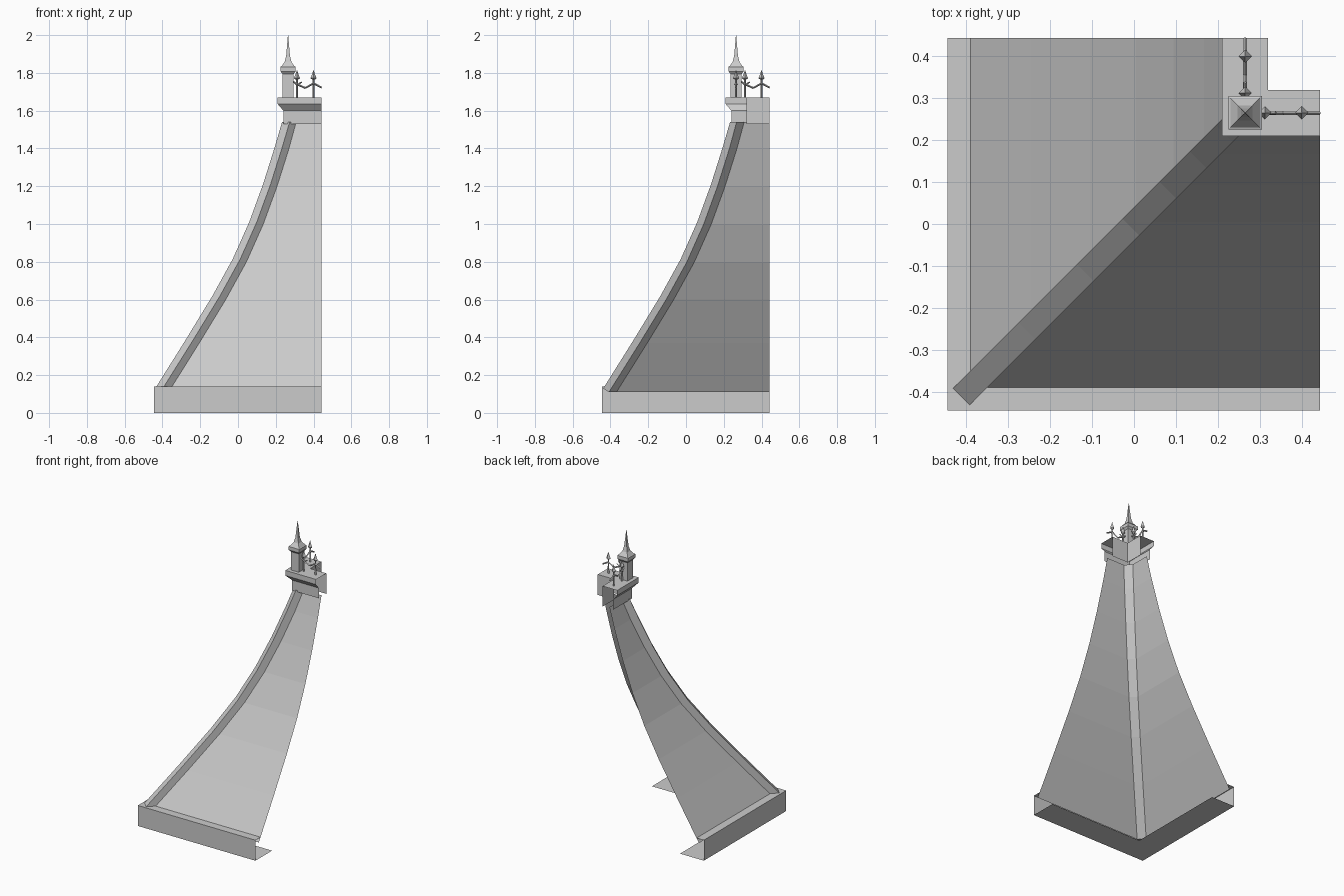
import bpy, bmesh
from mathutils import Vector

if "Cube" in bpy.data.objects:
    bpy.data.objects.remove(bpy.data.objects["Cube"])

E = 0.443   # cut edge of the quarter model
C = 0.265   # turret centre on the diagonal


def make(name, verts, faces, fix=False):
    me = bpy.data.meshes.new(name)
    me.from_pydata([tuple(v) for v in verts], [], faces)
    if fix:
        bm = bmesh.new()
        bm.from_mesh(me)
        bmesh.ops.recalc_face_normals(bm, faces=bm.faces[:])
        bm.to_mesh(me)
        bm.free()
    ob = bpy.data.objects.new(name, me)
    bpy.context.collection.objects.link(ob)
    return ob


def l_sweep(name, profile, gap=0.0):
    """Run a (distance, z) profile along both outer sides of the corner."""
    v, f = [], []
    for d, z in profile:
        v += [(E, d, z), (d + gap, d, z), (d, d + gap, z), (d, E, z)]
    for i in range(len(profile) - 1):
        a, b = 4 * i, 4 * i + 4
        f += [(a + 1, b + 1, b, a), (a + 3, b + 3, b + 2, a + 2)]
    ob = make(name, v, f)
    bm = bmesh.new()
    bm.from_mesh(ob.data)
    bmesh.ops.remove_doubles(bm, verts=bm.verts[:], dist=1e-5)
    bm.to_mesh(ob.data)
    bm.free()
    return ob


def loft(rings):
    """Closed solid through rings of equal vertex count."""
    n = len(rings[0])
    v = [p for r in rings for p in r]
    f = [tuple(range(n)), tuple(range(len(v) - n, len(v)))]
    for i in range(len(rings) - 1):
        for j in range(n):
            k = (j + 1) % n
            f.append((i * n + j, i * n + k, (i + 1) * n + k, (i + 1) * n + j))
    return v, f


def square_stack(x, y, steps, turn=False):
    """Four-sided turned shape from (half width, z) steps."""
    s = [(1, 0), (0, 1), (-1, 0), (0, -1)] if turn else [(1, 1), (-1, 1), (-1, -1), (1, -1)]
    return loft([[(x + a * w, y + b * w, z) for a, b in s] for w, z in steps])


def bar(p, q, r):
    """Thin square bar between two points."""
    p, q = Vector(p), Vector(q)
    d = (q - p).normalized()
    s = d.cross(Vector((0, 1, 0))).normalized() * r
    t = Vector((0, r, 0))
    return loft([[c + s, c + t, c - s, c - t] for c in (p, q)])


def join(parts):
    v, f = [], []
    for pv, pf in parts:
        f += [tuple(i + len(v) for i in face) for face in pf]
        v += pv
    return v, f


# Base plinth and roof cornice
l_sweep("base_plinth", [(-.39, .14), (-.445, .14), (-.445, 0), (-.265, 0)])
l_sweep("cornice", [(.32, 1.53), (.32, 1.67), (.21, 1.67), (.21, 1.635),
                    (.24, 1.60), (.24, 1.53)])

# Concave roof slopes
curve = [(.268, 1.54), (.23, 1.4), (.167, 1.2), (.094, 1.0), (.005, .8),
         (-.105, .6), (-.245, .37), (-.408, .11)]
l_sweep("roof_slopes", curve, gap=0.04)

# Hip rib along the corner, square to the slope
rings = []
for i, (d, z) in enumerate(curve):
    a, b = curve[max(i - 1, 0)], curve[min(i + 1, len(curve) - 1)]
    dd, dz = (a[0] - b[0]), (a[1] - b[1])
    m = (dd * dd + dz * dz) ** .5
    ci = d + .02
    co, zo = ci - .036 * dz / m, z + .036 * dd / m
    if i == 0:
        zo = z
    rings.append([(ci + .02, ci - .02, z), (co + .02, co - .02, zo),
                  (co - .02, co + .02, zo), (ci - .02, ci + .02, z)])
make("hip_rib", *loft(rings), fix=True)

# Corner turret with spire
make("turret_shaft", *square_stack(C, C, [(.03, 1.67), (.03, 1.80)]), fix=True)
make("turret_cap", *square_stack(C, C, [(.03, 1.795), (.04, 1.808), (.04, 1.832),
                                        (.035, 1.834)]), fix=True)
make("turret_spire", *square_stack(C, C, [(.035, 1.834), (.018, 1.858), (.010, 1.89),
                                          (.0008, 2.0)]), fix=True)

# Ridge cresting: spear posts with zigzag rail, on both sides
parts = []
for x in (.312, .40):
    parts.append(square_stack(x, C, [(.006, 1.67), (.005, 1.77)], True))
    parts.append(square_stack(x, C, [(.004, 1.762), (.016, 1.772), (.009, 1.79),
                                     (.0005, 1.815)], True))
    parts.append(square_stack(x, C, [(.004, 1.732), (.010, 1.74), (.004, 1.748)], True))
zig = [(.275, 1.765), (.312, 1.74), (.356, 1.72), (.40, 1.745), (E, 1.722)]
for (x0, z0), (x1, z1) in zip(zig, zig[1:]):
    parts.append(bar((x0, C, z0), (x1, C, z1), .005))
parts.append(bar((.312, C, 1.735), (.338, C, 1.752), .004))
v, f = join(parts)
make("front_cresting", v, f, fix=True)
make("side_cresting", [(p[1], p[0], p[2]) for p in v], f, fix=True)
